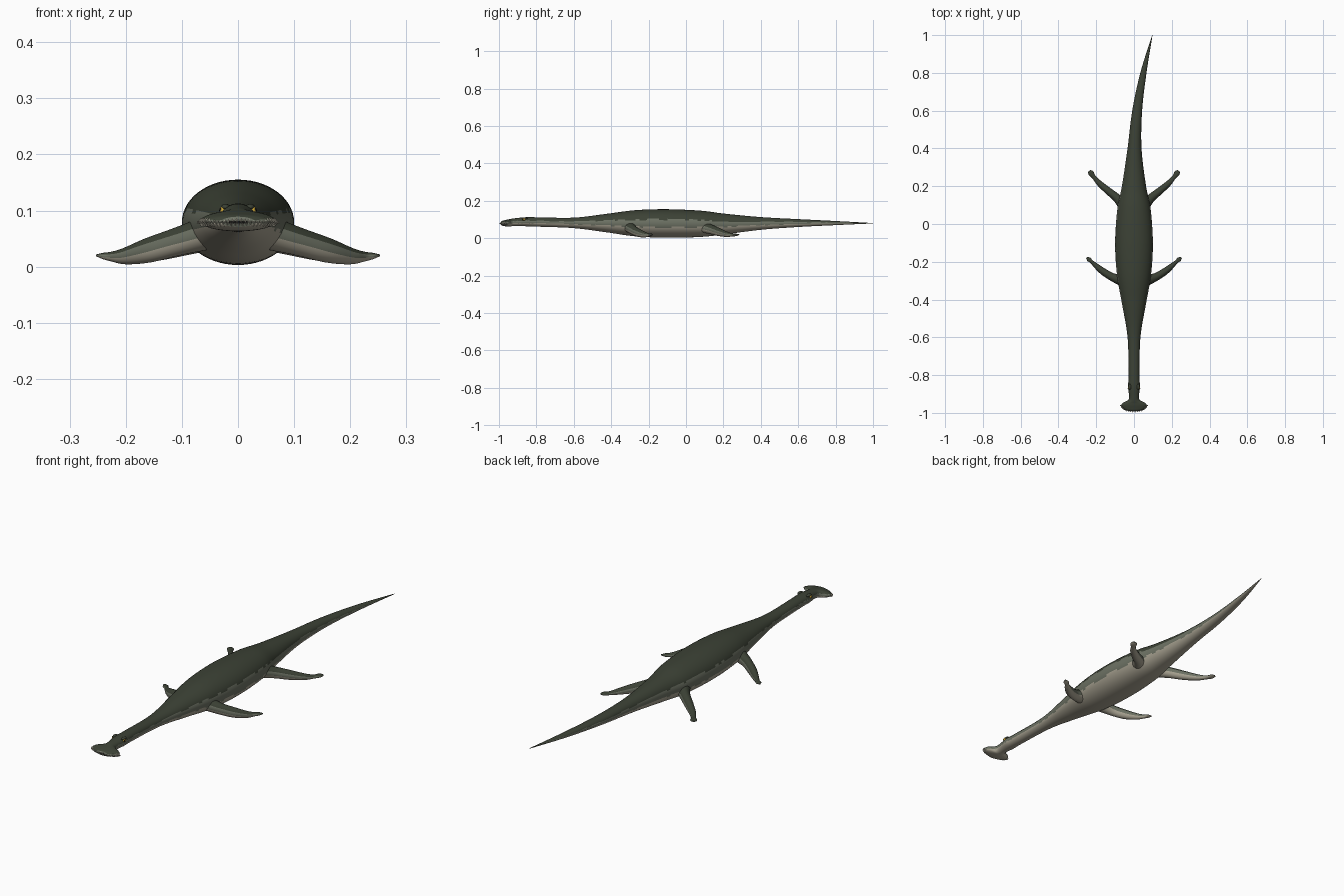
import bpy, bmesh, math, random
from mathutils import Vector, Matrix

random.seed(4)
if "Cube" in bpy.data.objects:
    bpy.data.objects.remove(bpy.data.objects["Cube"], do_unlink=True)


def material(name, r, g, b):
    m = bpy.data.materials.new(name)
    m.use_nodes = True
    m.diffuse_color = (r, g, b, 1)
    bsdf = m.node_tree.nodes["Principled BSDF"]
    bsdf.inputs["Base Color"].default_value = (r, g, b, 1)
    bsdf.inputs["Roughness"].default_value = 0.8
    return m


BACK = material("dark green back", 0.045, 0.054, 0.036)
FLANK = material("grey green flank", 0.15, 0.165, 0.125)
BELLY = material("pale belly", 0.4, 0.37, 0.29)
GOLD = material("gold eye", 0.6, 0.38, 0.04)
BLACK = material("black", 0.01, 0.01, 0.01)
BONE = material("bone teeth", 0.42, 0.4, 0.32)


def finish(bm, name, materials, smooth=True):
    for face in bm.faces:
        face.smooth = smooth
    mesh = bpy.data.meshes.new(name)
    bm.to_mesh(mesh)
    bm.free()
    for m in materials:
        mesh.materials.append(m)
    obj = bpy.data.objects.new(name, mesh)
    bpy.context.collection.objects.link(obj)
    return obj


def resample(stations, steps):
    """Smooth spline through the stations."""
    rows = []
    last = len(stations) - 1
    for i in range(last):
        a, b = stations[max(i - 1, 0)], stations[i]
        c, d = stations[i + 1], stations[min(i + 2, last)]
        for k in range(steps):
            t = k / steps
            rows.append([q + t * ((r - p) + t * ((2 * p - 5 * q + 4 * r - s)
                         + t * (3 * (q - r) + s - p))) / 2
                         for p, q, r, s in zip(a, b, c, d)])
    rows.append(list(stations[-1]))
    return rows


def loft(name, stations, steps, sides, back_from, belly_to):
    """Oval tube through (x, y, z, half width, half height) stations,
    coloured in bands by the height around each section."""
    rows = resample(stations, steps)
    bm = bmesh.new()
    rings = []
    for i, (x, y, z, w, h) in enumerate(rows):
        before, after = rows[max(i - 1, 0)], rows[min(i + 1, len(rows) - 1)]
        along = (Vector(after[:3]) - Vector(before[:3])).normalized()
        side = along.cross(Vector((0, 0, 1))).normalized()
        up = side.cross(along)
        rings.append([bm.verts.new(Vector((x, y, z)) + side * w * math.cos(a) + up * h * math.sin(a))
                      for a in (math.tau * j / sides for j in range(sides))])
    for lower, upper in zip(rings, rings[1:]):
        for j in range(sides):
            n = (j + 1) % sides
            face = bm.faces.new((lower[j], lower[n], upper[n], upper[j]))
            height = math.sin(math.tau * (j + 0.5) / sides) + random.uniform(-0.07, 0.07)
            face.material_index = 0 if height > back_from else 2 if height < belly_to else 1
    for ring in (rings[0], rings[-1]):
        bm.faces.new(ring).material_index = 1
    bmesh.ops.recalc_face_normals(bm, faces=bm.faces)
    return finish(bm, name, (BACK, FLANK, BELLY))


# Hammer-shaped snout, neck, trunk and bent tail in one skin
loft("body", [
    (0, -0.99, 0.08, 0.03, 0.009),
    (0, -0.982, 0.08, 0.05, 0.013),
    (0, -0.97, 0.08, 0.063, 0.016),
    (0, -0.957, 0.081, 0.067, 0.018),
    (0, -0.945, 0.082, 0.056, 0.019),
    (0, -0.932, 0.084, 0.031, 0.02),
    (0, -0.91, 0.086, 0.026, 0.021),
    (0, -0.86, 0.088, 0.032, 0.024),
    (0, -0.8, 0.087, 0.029, 0.025),
    (0, -0.6, 0.082, 0.034, 0.028),
    (0, -0.42, 0.081, 0.064, 0.05),
    (0, -0.27, 0.08, 0.09, 0.07),
    (0, -0.1, 0.079, 0.1, 0.076),
    (0, 0.08, 0.077, 0.088, 0.07),
    (0, 0.2, 0.076, 0.064, 0.056),
    (0.003, 0.4, 0.079, 0.037, 0.034),
    (0.017, 0.6, 0.081, 0.026, 0.021),
    (0.05, 0.8, 0.081, 0.016, 0.011),
    (0.097, 1, 0.08, 0.001, 0.001),
], 8, 56, 0.28, -0.25)

# Swept-back limbs with small paddle feet
FRONT = [
    (0.055, -0.3, 0.06, 0.034, 0.03),
    (0.11, -0.283, 0.044, 0.022, 0.025),
    (0.16, -0.254, 0.029, 0.019, 0.022),
    (0.2, -0.222, 0.019, 0.014, 0.015),
    (0.224, -0.2, 0.018, 0.009, 0.009),
    (0.238, -0.188, 0.019, 0.012, 0.006),
    (0.251, -0.178, 0.02, 0.004, 0.002),
]
HIND = [
    (0.045, 0.09, 0.06, 0.034, 0.03),
    (0.09, 0.137, 0.046, 0.023, 0.025),
    (0.14, 0.178, 0.032, 0.019, 0.021),
    (0.185, 0.217, 0.021, 0.015, 0.014),
    (0.212, 0.248, 0.017, 0.011, 0.008),
    (0.228, 0.27, 0.018, 0.015, 0.006),
    (0.236, 0.282, 0.019, 0.007, 0.002),
]
for side, sign in (("left", 1), ("right", -1)):
    for end, path in (("front", FRONT), ("hind", HIND)):
        loft(f"{side}_{end}_limb", [(sign * p[0], *p[1:]) for p in path], 6, 28, 0.4, -0.25)


def ball(name, centre, size, mat):
    bm = bmesh.new()
    bmesh.ops.create_uvsphere(bm, u_segments=16, v_segments=10, radius=1,
                              matrix=Matrix.Translation(centre) @ Matrix.Diagonal((*size, 1)))
    return finish(bm, name, (mat,))


# Eyes with pupils under low brows
for side, sign in (("left", 1), ("right", -1)):
    ball(f"{side}_brow", (sign * 0.022, -0.862, 0.106), (0.008, 0.016, 0.006), BACK)
    ball(f"{side}_eye", (sign * 0.027, -0.867, 0.1), (0.006, 0.008, 0.007), GOLD)
    ball(f"{side}_pupil", (sign * 0.031, -0.87, 0.1), (0.0025, 0.003, 0.005), BLACK)


def lip(angle, out=0.0):
    """Point on the front rim of the snout."""
    return Vector(((0.067 + out) * math.sin(angle), -0.957 - (0.033 + out) * math.cos(angle), 0.079))


# Mouth slit along the rim
bm = bmesh.new()
angles = [math.radians(a) for a in range(-84, 85, 6)]
half = Vector((0, 0, 0.002))
for a, b in zip(angles, angles[1:]):
    p, q = lip(a, 0.001), lip(b, 0.001)
    bm.faces.new([bm.verts.new(v) for v in (p - half, q - half, q + half, p + half)])
finish(bm, "mouth", (BLACK,), False)

# Interlocking rows of peg teeth
bm = bmesh.new()
for i, a in enumerate(angles):
    for row, shift in ((1, -0.025), (-1, 0.025)):
        root = lip(a + shift, -0.002) + Vector((0, 0, row * 0.006))
        tip = lip(a + shift, 0.007) - Vector((0, 0, row * 0.002))
        aim = tip - root
        turn = Vector((0, 0, 1)).rotation_difference(aim).to_matrix().to_4x4()
        bmesh.ops.create_cone(bm, cap_ends=True, segments=6, radius1=0.0022, radius2=0.0004,
                              depth=aim.length, matrix=Matrix.Translation((root + tip) / 2) @ turn)
finish(bm, "teeth", (BONE,), False)
